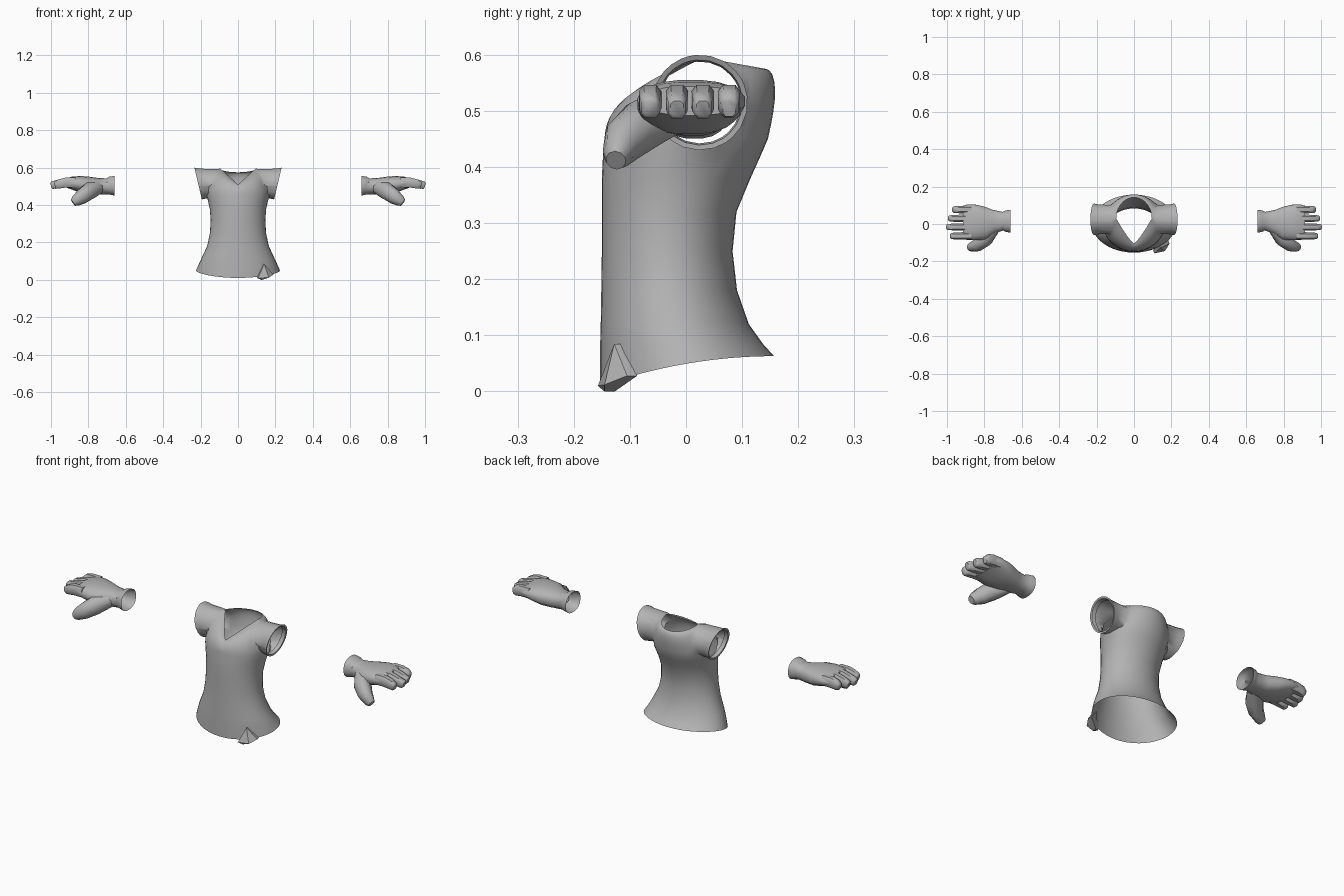
import bpy, bmesh, math
from mathutils import Vector

if "Cube" in bpy.data.objects:
    bpy.data.objects.remove(bpy.data.objects["Cube"])

grey = bpy.data.materials.new("cloth grey")
grey.diffuse_color = (0.45, 0.45, 0.45, 1)
grey.use_nodes = True
grey.node_tree.nodes["Principled BSDF"].inputs["Base Color"].default_value = grey.diffuse_color


def finish(name, bm, mirror=False, angle=50):
    """Turn a bmesh into a smooth, coloured object."""
    bmesh.ops.recalc_face_normals(bm, faces=bm.faces)
    me = bpy.data.meshes.new(name)
    bm.to_mesh(me)
    bm.free()
    me.materials.append(grey)
    ob = bpy.data.objects.new(name, me)
    bpy.context.collection.objects.link(ob)
    bpy.ops.object.select_all(action='DESELECT')
    ob.select_set(True)
    bpy.context.view_layer.objects.active = ob
    bpy.ops.object.shade_smooth_by_angle(angle=math.radians(angle))
    if mirror:
        ob.modifiers.new("mirror", 'MIRROR').use_mirror_merge = False
    return ob


def skin(bm, loops):
    """Join closed loops of points with quads."""
    rows = [[bm.verts.new(p) for p in loop] for loop in loops]
    n = len(rows[0])
    for a, b in zip(rows, rows[1:]):
        for i in range(n):
            j = (i + 1) % n
            bm.faces.new((a[i], a[j], b[j], b[i]))
    return rows


def power(v, e):
    return math.copysign(abs(v) ** e, v)


def tube(name, rings, n=16, e=1.0, cap_start=False):
    """Mirrored loft along (x, y, z, half width, half height) rings."""
    pts = [Vector(r[:3]) for r in rings]
    loops = []
    for k, r in enumerate(rings):
        d = (pts[min(k + 1, len(pts) - 1)] - pts[max(k - 1, 0)]).normalized()
        u = d.cross(Vector((0, 0, 1))).normalized()
        v = u.cross(d)
        angles = [2 * math.pi * (i + 0.5) / n for i in range(n)]
        loops.append([pts[k] + u * r[3] * power(math.cos(a), e)
                      + v * r[4] * power(math.sin(a), e) for a in angles])
    bm = bmesh.new()
    rows = skin(bm, loops)
    bm.faces.new(rows[-1])
    if cap_start:
        bm.faces.new(rows[0])
    return finish(name, bm, mirror=True)


# Shirt: flared hem, narrow waist, chest
N = 40
ANG = [2 * math.pi * i / N for i in range(N)]


def body_ring(rx, yf, yb, z):
    yc, ry = (yf + yb) / 2, (yb - yf) / 2
    ring = []
    for a in ANG:
        y = yc + ry * math.sin(a)
        zz = 0.063 - 0.55 * (0.157 - y) ** 2 if z is None else z
        ring.append(Vector((rx * math.cos(a), y, zz)))
    return ring


loops = [body_ring(*r) for r in (
    (0.225, -0.153, 0.157, None), (0.209, -0.153, 0.137, 0.085),
    (0.193, -0.152, 0.112, 0.12), (0.165, -0.151, 0.091, 0.18),
    (0.150, -0.150, 0.083, 0.25), (0.146, -0.150, 0.090, 0.32),
    (0.151, -0.150, 0.115, 0.38), (0.160, -0.148, 0.133, 0.42),
    (0.167, -0.145, 0.146, 0.45))]

# Neckline: pointed at the front, round at the back
neck = []
for a in ANG:
    c, s = abs(math.cos(a)), math.sin(a)
    x = 0.095 * math.cos(a)
    if s < 0:
        neck.append(Vector((x, 0.03 - 0.135 * (1 - c ** 1.25), 0.595 - 0.085 * (1 - c))))
    else:
        neck.append(Vector((x, 0.03 + 0.112 * s, 0.595 - 0.02 * s)))

# Rounded shoulders between chest and neckline
chest = loops[-1]
STEPS = 8
for k in range(1, STEPS + 1):
    t = k / STEPS
    h, w = 1 - math.cos(t * math.pi / 2), math.sin(t * math.pi / 2)
    ring = []
    for a, p, q in zip(ANG, chest, neck):
        bulge = 0.014 * math.sin(t * math.pi) * max(0, math.sin(a))
        ring.append(Vector((p.x + (q.x - p.x) * h,
                            p.y + (q.y - p.y) * h + bulge,
                            p.z + (q.z - p.z) * w)))
    loops.append(ring)

bm = bmesh.new()
skin(bm, loops)

# Arm holes, then sleeves drawn out of them
CY, CZ = 0.025, 0.515


def in_arm_hole(f):
    c = f.calc_center_median()
    return abs(c.x) > 0.12 and math.hypot(c.y - CY, c.z - CZ) < 0.078


bmesh.ops.delete(bm, geom=[f for f in bm.faces if in_arm_hole(f)], context='FACES')


def place(v, radius, x=None, side=1):
    d = Vector((v.co.y - CY, v.co.z - CZ)).normalized() * radius
    v.co.y, v.co.z = CY + d.x, CZ + d.y
    if x is not None:
        v.co.x = side * (x + 0.02 * (d.y / 0.085))


for side in (-1, 1):
    edges = [e for e in bm.edges if e.is_boundary and
             all(v.co.x * side > 0.1 and v.co.z > 0.4 for v in e.verts)]
    for v in {v for e in edges for v in e.verts}:
        place(v, 0.077)
    for x, radius in ((0.187, 0.080), (0.213, 0.085), (0.211, 0.076), (0.19, 0.073)):
        out = bmesh.ops.extrude_edge_only(bm, edges=edges)["geom"]
        edges = [g for g in out if isinstance(g, bmesh.types.BMEdge)]
        for v in (g for g in out if isinstance(g, bmesh.types.BMVert)):
            place(v, radius, x, side)
finish("shirt", bm)

# Folded tie at the hem
bm = bmesh.new()
for p in ((0.14, -0.128, 0.085), (0.108, -0.157, 0.01), (0.13, -0.145, 0.0),
          (0.165, -0.145, 0.012), (0.19, -0.105, 0.028)):
    bm.verts.new(p)
    bm.verts.new((p[0] - 0.006, p[1] + 0.018, p[2]))
bmesh.ops.convex_hull(bm, input=bm.verts)
finish("hem_tie", bm, angle=30)

# Gloves: cuff and palm
tube("glove_palm", (
    (0.66, 0.015, 0.503, 0.062, 0.053), (0.685, 0.015, 0.503, 0.058, 0.049),
    (0.70, 0.015, 0.500, 0.050, 0.043), (0.75, 0.013, 0.500, 0.064, 0.045),
    (0.80, 0.005, 0.505, 0.090, 0.047), (0.85, 0.008, 0.513, 0.096, 0.043),
    (0.89, 0.010, 0.518, 0.096, 0.034), (0.915, 0.010, 0.518, 0.088, 0.026)),
    n=20, e=0.85)

# Thumb
tube("glove_thumb", (
    (0.74, -0.015, 0.495, 0.030, 0.034), (0.795, -0.078, 0.474, 0.044, 0.048),
    (0.835, -0.112, 0.445, 0.036, 0.042), (0.868, -0.123, 0.422, 0.026, 0.030),
    (0.882, -0.125, 0.412, 0.018, 0.020)), n=10, cap_start=True)

# Four curled fingers
for i, (y, tip) in enumerate(((-0.064, 0.98), (-0.016, 1.0), (0.030, 0.99), (0.077, 0.968))):
    tube(f"glove_finger_{i + 1}", (
        (0.87, y, 0.520, 0.021, 0.028), (0.92, y, 0.520, 0.021, 0.028),
        (0.95, y, 0.514, 0.020, 0.026), (tip - 0.006, y, 0.506, 0.017, 0.021),
        (tip, y, 0.504, 0.012, 0.015)), n=8, e=0.65, cap_start=True)
